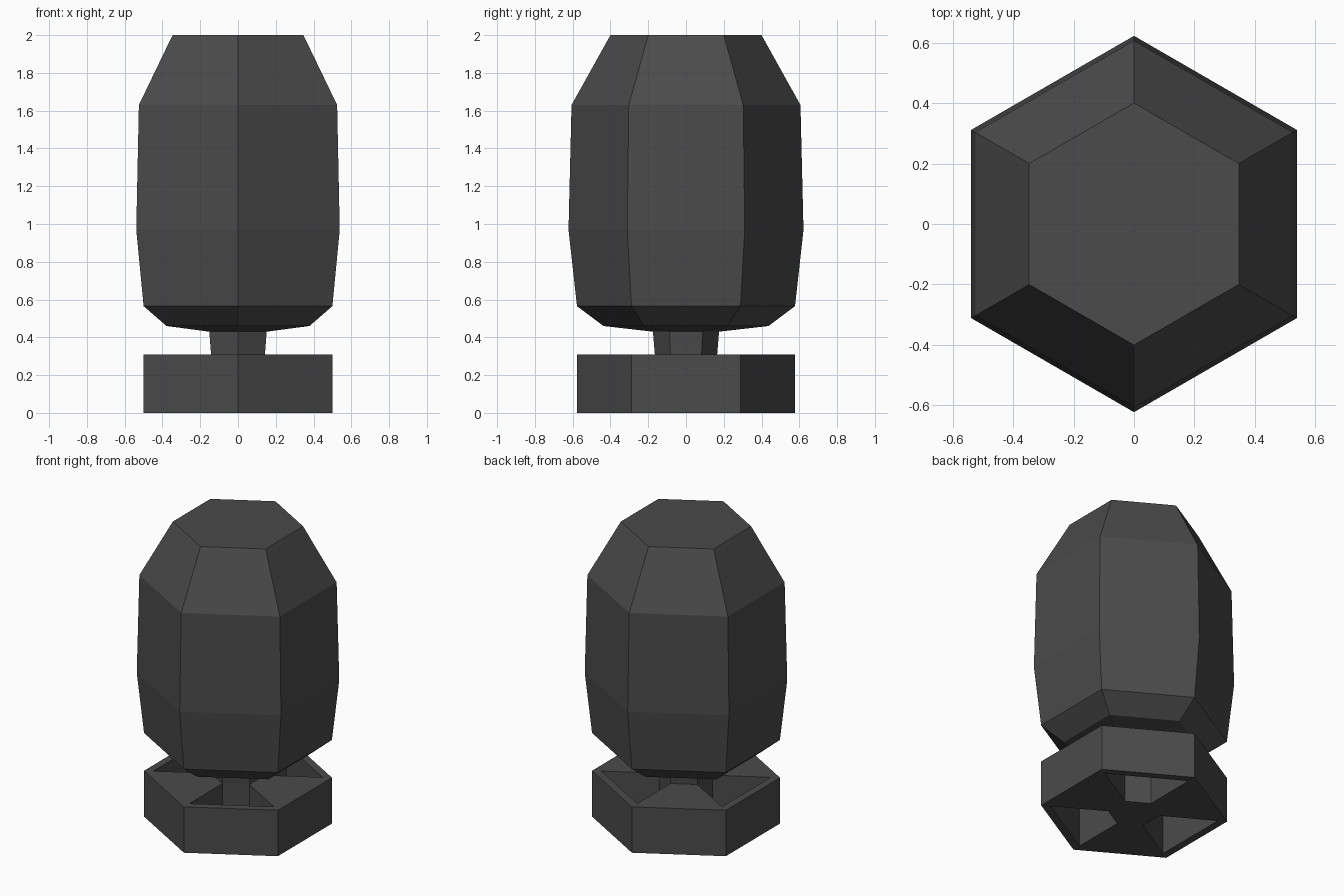
import bpy, bmesh
from math import sin, cos, radians

if "Cube" in bpy.data.objects:
    bpy.data.objects.remove(bpy.data.objects["Cube"])

mat = bpy.data.materials.new("dark_grey")
mat.diffuse_color = (0.07, 0.07, 0.07, 1)
mat.use_nodes = True
mat.node_tree.nodes["Principled BSDF"].inputs["Base Color"].default_value = mat.diffuse_color


def hex_ring(bm, r, z):
    """Six vertices with corners on the y axis."""
    return [bm.verts.new((r * cos(radians(60 * i - 30)),
                          r * sin(radians(60 * i - 30)), z)) for i in range(6)]


def strip(bm, a, b, sectors=range(6)):
    """Quads joining two hex rings on the chosen sectors."""
    for i in sectors:
        j = (i + 1) % 6
        bm.faces.new((a[i], a[j], b[j], b[i]))


def finish(bm, name):
    bmesh.ops.recalc_face_normals(bm, faces=bm.faces)
    mesh = bpy.data.meshes.new(name)
    bm.to_mesh(mesh)
    bm.free()
    mesh.materials.append(mat)
    bpy.context.collection.objects.link(bpy.data.objects.new(name, mesh))


# Body: hexagonal barrel, closed on top, opening onto the stem below
bm = bmesh.new()
profile = [(0.175, 0.43), (0.437, 0.46), (0.577, 0.565),
           (0.622, 0.97), (0.606, 1.63), (0.40, 2.0)]
rings = [hex_ring(bm, r, z) for r, z in profile]
for a, b in zip(rings, rings[1:]):
    strip(bm, a, b)
bm.faces.new(rings[-1])
finish(bm, "body")

# Tail: hexagonal block with three through openings, and the stem
bm = bmesh.new()
solid, openings = (0, 2, 4), (1, 3, 5)
low = [hex_ring(bm, r, 0) for r in (0.577, 0.52, 0.16)]
high = [hex_ring(bm, r, 0.31) for r in (0.577, 0.52, 0.165)]
for outer, inner, core in (low, high):
    strip(bm, outer, inner)
    strip(bm, inner, core, solid)
strip(bm, low[0], high[0])
strip(bm, low[1], high[1], openings)
strip(bm, low[2], high[2], openings)
for i in range(6):
    # radial walls between openings and solid wedges
    bm.faces.new((low[1][i], low[2][i], high[2][i], high[1][i]))
bm.faces.new(low[2])
strip(bm, high[2], hex_ring(bm, 0.175, 0.43))
finish(bm, "tail_and_stem")
